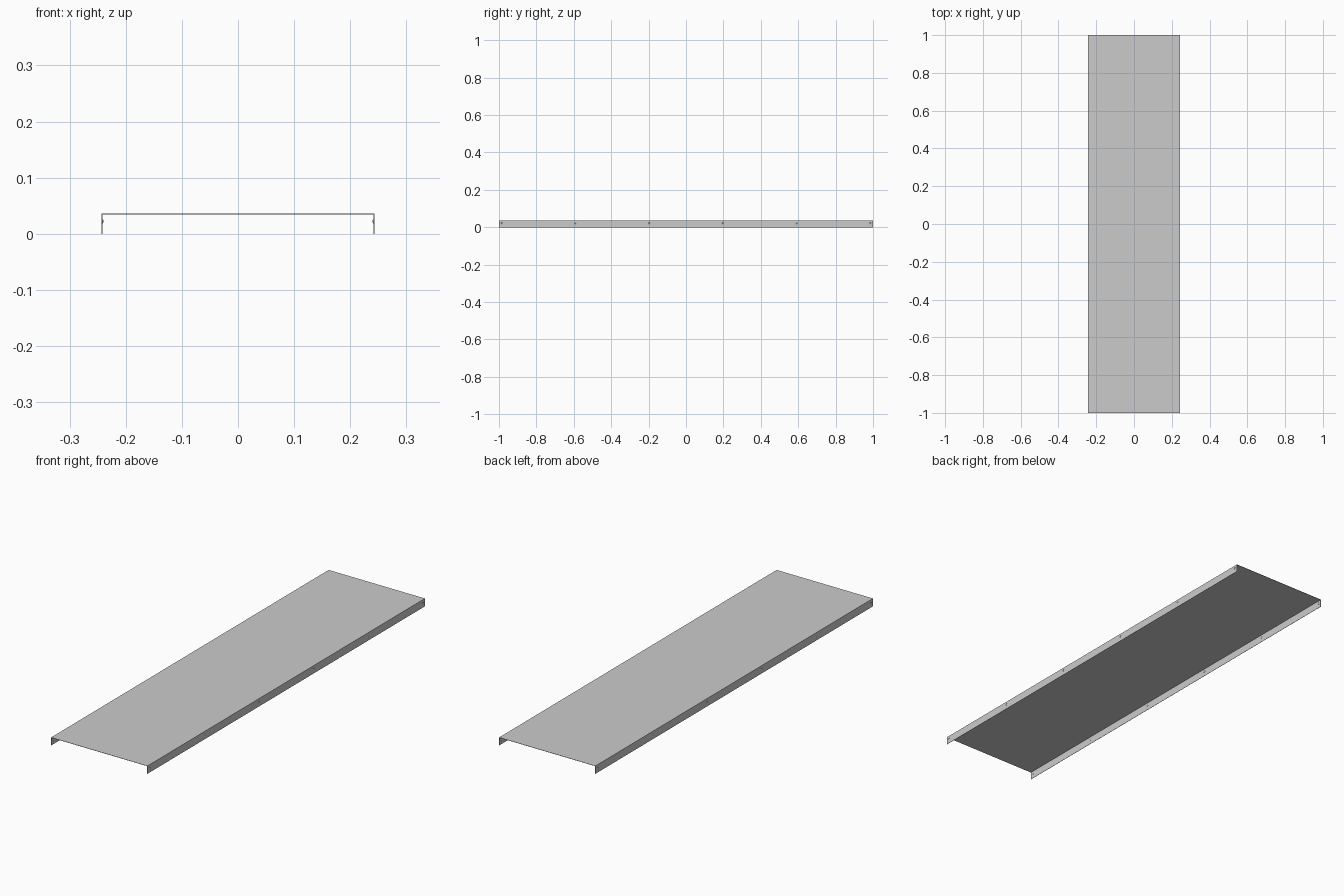
import bpy, bmesh, math

if "Cube" in bpy.data.objects:
    bpy.data.objects.remove(bpy.data.objects["Cube"])

HALF_W, HALF_L, HEIGHT, SHEET = 0.243, 1.0, 0.036, 0.0012
DIMPLE_Z, SIDES = 0.022, 12
DIMPLE_YS = [-0.985 + 0.394 * i for i in range(6)]
RINGS = [(0.0042, 0.0), (0.0028, 0.0012), (0.0012, 0.002)]  # radius, depth

bm = bmesh.new()


def ring(y, radius, depth):
    return [bm.verts.new((HALF_W - depth,
                          y + radius * math.cos(2 * math.pi * k / SIDES),
                          DIMPLE_Z + radius * math.sin(2 * math.pi * k / SIDES)))
            for k in range(SIDES)]


def loop_edges(verts):
    return [bm.edges.new((a, b)) for a, b in zip(verts, verts[1:] + verts[:1])]


# Side flange outline and the dimple holes in it
flange = [bm.verts.new((HALF_W, y, z)) for y, z in
          ((-HALF_L, 0), (HALF_L, 0), (HALF_L, HEIGHT), (-HALF_L, HEIGHT))]
edges = loop_edges(flange)
dimples = [[ring(y, r, d) for r, d in RINGS] for y in DIMPLE_YS]
for rings in dimples:
    edges += loop_edges(rings[0])
bmesh.ops.triangle_fill(bm, edges=edges, normal=(1, 0, 0), use_beauty=True)

# Pressed-in dimples
for rings in dimples:
    for a, b in zip(rings, rings[1:]):
        for k in range(SIDES):
            n = (k + 1) % SIDES
            bm.faces.new((a[k], a[n], b[n], b[k]))
    bm.faces.new(rings[-1])

# Half of the flat top, joined to the flange at the fold
mid = [bm.verts.new((0, y, HEIGHT)) for y in (-HALF_L, HALF_L)]
top = bm.faces.new((mid[0], flange[3], flange[2], mid[1]))
bmesh.ops.recalc_face_normals(bm, faces=bm.faces[:])
top.normal_update()
if top.normal.z < 0:
    bmesh.ops.reverse_faces(bm, faces=bm.faces[:])

mesh = bpy.data.meshes.new("channel_cover")
bm.to_mesh(mesh)
bm.free()
cover = bpy.data.objects.new("channel_cover", mesh)
bpy.context.collection.objects.link(cover)

# Mirror to the other flange, then give the sheet its thickness inward
mirror = cover.modifiers.new("mirror", 'MIRROR')
mirror.use_axis[0] = True
mirror.use_clip = True
solid = cover.modifiers.new("sheet_thickness", 'SOLIDIFY')
solid.thickness = SHEET
solid.offset = -1
solid.use_even_offset = True
